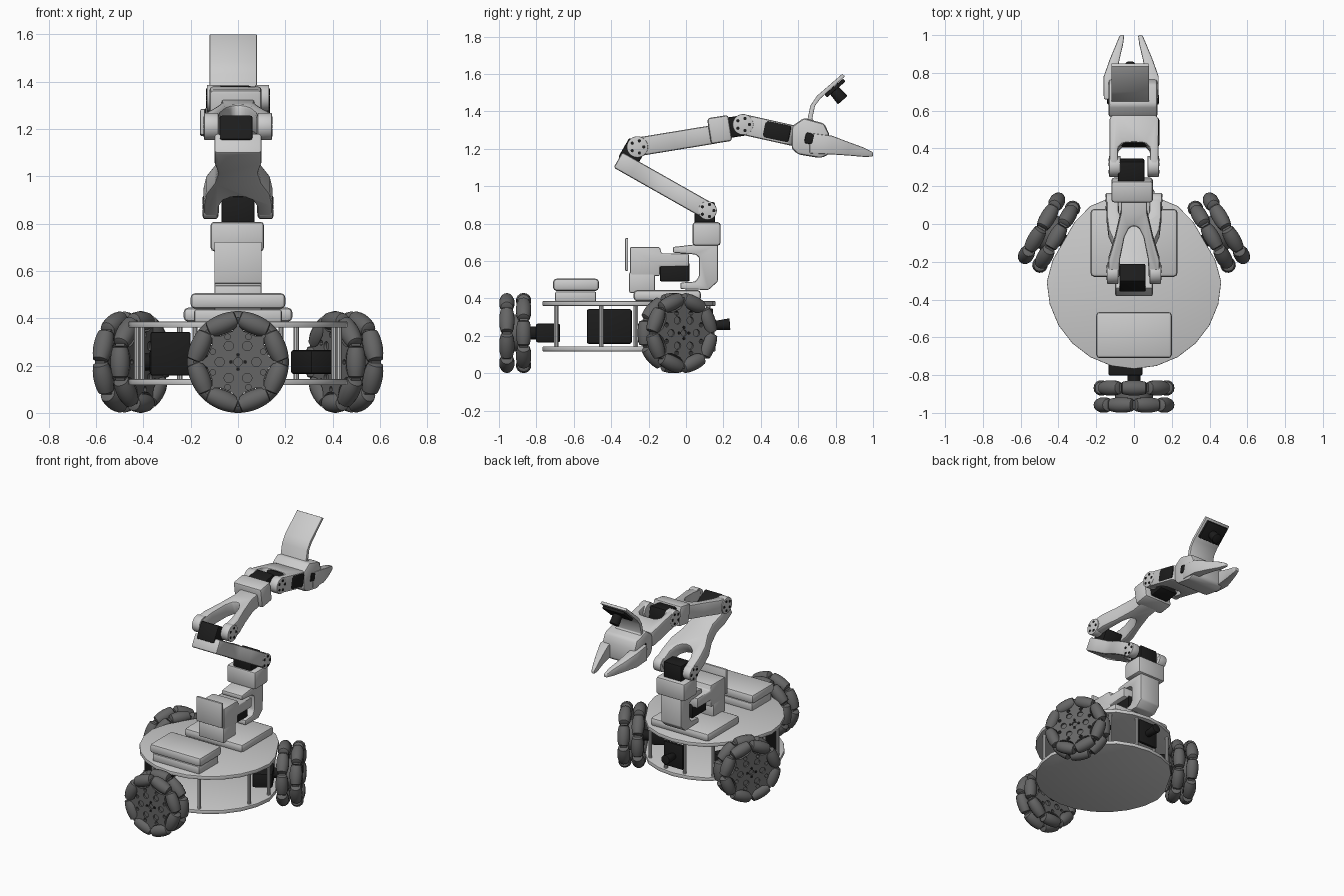
import bpy, bmesh
from math import sin, cos, pi, radians, sqrt
from mathutils import Matrix, Vector

if "Cube" in bpy.data.objects:
    bpy.data.objects.remove(bpy.data.objects["Cube"])

def material(name, v):
    m = bpy.data.materials.new(name)
    m.diffuse_color = (v, v, v, 1)
    m.use_nodes = True
    m.node_tree.nodes["Principled BSDF"].inputs["Base Color"].default_value = m.diffuse_color
    return m

BLACK, GREY = material("black_plastic", 0.012), material("wheel_grey", 0.13)
# maps a drawn (y, z) side profile into the world, extruded along x
SIDE = Matrix(((0, 0, 1, 0), (1, 0, 0, 0), (0, 1, 0, 0), (0, 0, 0, 1)))
T = Matrix.Translation

def finish(name, bm, mat=None, bevel=0, matrix=None):
    bmesh.ops.recalc_face_normals(bm, faces=bm.faces[:])
    if bevel:
        edges = [e for e in bm.edges if e.calc_face_angle(0) > 0.5]
        bmesh.ops.bevel(bm, geom=edges, offset=bevel, segments=2, profile=0.5,
                        affect='EDGES', clamp_overlap=True)
    me = bpy.data.meshes.new(name)
    bm.to_mesh(me)
    bm.free()
    return place(name, me, mat, matrix)

def place(name, me, mat=None, matrix=None):
    ob = bpy.data.objects.new(name, me)
    bpy.context.collection.objects.link(ob)
    if mat and not me.materials:
        me.materials.append(mat)
    if matrix:
        ob.matrix_world = matrix
    return ob

def prism(name, pts, depth, matrix=None, mat=None, bevel=0.008):
    bm = bmesh.new()
    f = bm.faces.new([bm.verts.new((x, y, -depth / 2)) for x, y in pts])
    ex = bmesh.ops.extrude_face_region(bm, geom=[f])['geom']
    bmesh.ops.translate(bm, vec=(0, 0, depth), verts=[v for v in ex if isinstance(v, bmesh.types.BMVert)])
    return finish(name, bm, mat, bevel, matrix)

def box(name, center, size, tilt=0, mat=None, bevel=0.01, turn=0):
    bm = bmesh.new()
    bmesh.ops.create_cube(bm, size=1, matrix=Matrix.Diagonal((*size, 1)))
    m = T(center) @ Matrix.Rotation(turn, 4, 'Z') @ Matrix.Rotation(radians(tilt), 4, 'X')
    return finish(name, bm, mat, bevel, m)

def cyl(name, a, b, r, mat=None, r2=None, bevel=0, seg=24):
    a, b = Vector(a), Vector(b)
    bm = bmesh.new()
    bmesh.ops.create_cone(bm, cap_ends=True, segments=seg, radius1=r, radius2=r if r2 is None else r2, depth=(b - a).length)
    m = T((a + b) / 2) @ (b - a).to_track_quat('Z', 'Y').to_matrix().to_4x4()
    return finish(name, bm, mat, bevel, m)

def loft(bm, rings):
    vs = [[bm.verts.new(p) for p in ring] for ring in rings]
    n = len(vs[0])
    for r, s in zip(vs, vs[1:]):
        for i in range(n):
            bm.faces.new((r[i], r[(i + 1) % n], s[(i + 1) % n], s[i]))
    bm.faces.new(vs[0][::-1])
    bm.faces.new(vs[-1])

def circle(r, n, cx=0, cy=0):
    return [(cx + r * cos(2 * pi * i / n), cy + r * sin(2 * pi * i / n)) for i in range(n)]

def holed_plate(loops, depth):
    cu = bpy.data.curves.new("plate", 'CURVE')
    cu.dimensions, cu.fill_mode, cu.extrude = '2D', 'BOTH', depth / 2
    for loop in loops:
        sp = cu.splines.new('POLY')
        sp.points.add(len(loop) - 1)
        sp.use_cyclic_u = True
        for p, (x, y) in zip(sp.points, loop):
            p.co = (x, y, 0, 1)
    ob = bpy.data.objects.new("plate", cu)
    bpy.context.collection.objects.link(ob)
    me = bpy.data.meshes.new_from_object(ob.evaluated_get(bpy.context.evaluated_depsgraph_get()))
    bpy.data.objects.remove(ob)
    return me

def mirrored(half):
    return half + [(-x, y) for x, y in reversed(half) if x > 0]

# omni wheel: two rows of barrel rollers, axis along local z
R, RC, N, ROW = 0.215, 0.173, 8, 0.045
bm = bmesh.new()
for row in (-1, 1):
    for k in range(N):
        turn = Matrix.Rotation(2 * pi * (k + 0.25 * row + 0.25) / N + pi / 2, 4, 'Z')
        rings = []
        for s in (-0.066, -0.062, -0.04, -0.015, 0.015, 0.04, 0.062, 0.066):
            r = (sqrt(R * R - s * s) - RC) * (0.72 if abs(s) > 0.065 else 1)
            rings.append([turn @ Vector((RC + r * cos(a), s, row * ROW + r * sin(a)))
                          for a in (2 * pi * i / 14 for i in range(14))])
        loft(bm, rings)
rollers = finish("wheel_rollers_front", bm, GREY)

# hub plates with tabs between the rollers and lightening holes
hubs = {}
for row in (-1, 1):
    off = 2 * pi * (0.25 * row + 0.25) / N + pi / 2
    star = []
    for k in range(N):
        for da, r in ((-20, 0.15), (-12, 0.132), (12, 0.132), (20, 0.15), (21, 0.19), (24, 0.19)):
            a = off + 2 * pi * k / N + radians(da)
            star.append((r * cos(a), r * sin(a)))
    holes = [circle(0.012, 10, 0.115 * cos(off + k * pi / 4), 0.115 * sin(off + k * pi / 4)) for k in range(8)]
    holes += [circle(0.02, 12, 0.078 * cos(k * pi / 3), 0.078 * sin(k * pi / 3)) for k in range(6)]
    hubs[row] = holed_plate([star, circle(0.018, 12)] + holes, 0.045)

C = Vector((0, -0.305, 0))
for name, deg, d in (("front", -90, 0.608), ("left", 150, 0.52), ("right", 30, 0.52)):
    ang = radians(deg)
    u, t = Vector((cos(ang), sin(ang), 0)), Vector((-sin(ang), cos(ang), 0))
    pos = C + u * d + Vector((0, 0, R))
    # upright frame: local x horizontal, local y up, local z along the axle
    m = T(pos) @ Matrix((t, (0, 0, 1), u)).transposed().to_4x4()
    if name == "front":
        rollers.matrix_world = m
    else:
        place("wheel_rollers_" + name, rollers.data, GREY, m)
    for row in (-1, 1):
        place("wheel_hub_%s_%s" % (name, "inner" if row < 0 else "outer"), hubs[row], GREY, m @ T((0, 0, row * ROW)))
    cyl("wheel_core_" + name, pos - u * 0.055, pos + u * 0.055, 0.1, GREY)
    for k in range(4):
        p = pos + t * 0.03 * cos(k * pi / 2) + Vector((0, 0, 0.03 * sin(k * pi / 2)))
        cyl("wheel_bolt_" + name, p + u * 0.05, p + u * 0.073, 0.008, BLACK, seg=8)
    # drive motor
    cyl("axle_" + name, pos - u * 0.13, pos, 0.035, BLACK)
    box("drive_motor_" + name, pos - u * 0.175 - t * 0.045, (0.13, 0.18, 0.1), mat=BLACK, turn=ang)

# chassis plates, flattened beside the rear wheels
outline = []
for i in range(24):
    a = 2 * pi * i / 24
    near = max(cos(a - pi / 6), cos(a - 5 * pi / 6), 0.5)
    r = min(0.462, 0.43 / near)
    outline.append((r * cos(a), r * sin(a)))
for name, z in (("lower_plate", 0.13), ("upper_plate", 0.373)):
    prism(name, outline, 0.026, T(C + Vector((0, 0, z))), bevel=0.004)
for deg in (-115, -65, -20, 5, 55, 80, 100, 125, 175, 200):
    x, y = 0.43 * cos(radians(deg)), C.y + 0.43 * sin(radians(deg))
    cyl("standoff", (x, y, 0.13), (x, y, 0.37), 0.012, seg=10)
box("battery", (-0.285, -0.41, 0.25), (0.17, 0.24, 0.185), mat=BLACK)

# rear camera
box("rear_camera_board", (0, 0.135, 0.26), (0.15, 0.02, 0.17), mat=BLACK, bevel=0.004)
cyl("rear_camera_lens", (0, 0.14, 0.255), (0, 0.235, 0.262), 0.022, BLACK, 0.032, bevel=0.005)

# computer case on the deck
box("case_bottom", (0, -0.59, 0.41), (0.37, 0.22, 0.055))
box("case_lid", (0, -0.588, 0.473), (0.4, 0.245, 0.065), bevel=0.018)

# arm base
box("arm_base", (0, -0.1, 0.415), (0.46, 0.36, 0.06), bevel=0.02)
box("base_column", (0, -0.235, 0.485), (0.2, 0.14, 0.11))
prism("turntable_housing", [(-0.3, 0.52), (-0.3, 0.675), (-0.14, 0.675), (-0.13, 0.64), (0.015, 0.64),
                            (0.015, 0.57), (-0.14, 0.57), (-0.14, 0.52)], 0.2, SIDE)
box("control_panel", (0, -0.317, 0.635), (0.2, 0.016, 0.175), bevel=0.004)
box("turntable_motor", (0, -0.06, 0.54), (0.13, 0.16, 0.1), mat=BLACK)
prism("turntable_bracket", [(-0.03, 0.45), (0.12, 0.445), (0.17, 0.49), (0.17, 0.69), (0.06, 0.69), (-0.07, 0.675),
                            (-0.07, 0.645), (0.05, 0.635), (0.07, 0.62), (0.07, 0.52), (0.05, 0.49), (-0.03, 0.485)],
      0.16, SIDE)
box("shoulder_block", (-0.003, 0.11, 0.745), (0.225, 0.15, 0.125), bevel=0.015)
box("shoulder_motor", (0, 0.1, 0.855), (0.14, 0.11, 0.12), mat=BLACK)

def joint(name, y, z, half, r=0.054):
    for s in (-1, 1):
        cyl(name + "_hub", (s * (half - 0.06), y, z), (s * half, y, z), r, bevel=0.004)
        for k in range(5):
            a = 2 * pi * k / 5
            p = Vector((s * half, y + 0.034 * cos(a), z + 0.034 * sin(a)))
            cyl(name + "_bolt", p - Vector((s * 0.01, 0, 0)), p + Vector((s * 0.003, 0, 0)), 0.009, BLACK, seg=8)

def link(name, y, z, tilt, half, depth):
    return prism(name, mirrored(half), depth, T((0, y, z)) @ Matrix.Rotation(radians(tilt), 4, 'X'), bevel=0.012)

# forked arm links: open at the driven joint, solid at the next motor
link("lower_arm", 0.115, 0.87, 150.5,
     [(0.1, 0.55), (0.1, 0.45), (0.085, 0.37), (0.1, 0.28), (0.135, 0.19), (0.145, 0.1), (0.145, -0.025),
      (0.082, -0.025), (0.08, 0.08), (0.062, 0.135), (0.03, 0.16), (0, 0.166)], 0.095)
joint("shoulder", 0.115, 0.87, 0.147, 0.05)
box("elbow_motor", (-0.008, -0.285, 1.18), (0.14, 0.11, 0.12), -30, BLACK)
link("upper_arm", -0.26, 1.21, 9.3,
     [(0.07, 0.42), (0.07, 0.33), (0.1, 0.2), (0.135, 0.08), (0.14, -0.02), (0.078, -0.02), (0.074, 0.08),
      (0.05, 0.2), (0.025, 0.25), (0, 0.26)], 0.1)
joint("elbow", -0.26, 1.21, 0.143, 0.057)
box("wrist_block", (-0.01, 0.18, 1.303), (0.22, 0.115, 0.14), 9, bevel=0.015)
box("wrist_motor", (-0.015, 0.275, 1.32), (0.14, 0.13, 0.11), 9, BLACK)
link("wrist_fork", 0.305, 1.33, -12.5,
     [(0.1, 0.29), (0.13, 0.25), (0.13, -0.02), (0.085, -0.02), (0.085, 0.09), (0.06, 0.115), (0, 0.12)], 0.11)
joint("wrist", 0.305, 1.33, 0.132, 0.056)
box("roll_motor", (0.01, 0.485, 1.292), (0.25, 0.15, 0.1), -12, BLACK, bevel=0.018)

# gripper
prism("gripper_body", [(0.565, 1.2), (0.565, 1.32), (0.63, 1.365), (0.74, 1.335), (0.765, 1.28), (0.765, 1.17),
                       (0.72, 1.15), (0.6, 1.17)], 0.26, T((-0.005, 0, 0)) @ SIDE, bevel=0.016)
box("gripper_motor", (-0.005, 0.66, 1.255), (0.275, 0.05, 0.06), -12, BLACK)
for name, s in (("right", 1), ("left", -1)):
    bm = bmesh.new()
    rings = []
    for x, y, z, hx, hz in ((0.115, 0.66, 1.23, 0.03, 0.055), (0.112, 0.78, 1.22, 0.034, 0.05),
                            (0.088, 0.87, 1.2, 0.026, 0.036), (0.062, 0.95, 1.182, 0.019, 0.025),
                            (0.048, 1.0, 1.17, 0.012, 0.012)):
        x = s * x - 0.015
        rings.append([(x - hx, y, z - hz), (x + hx, y, z - hz), (x + hx, y, z + hz), (x - hx, y, z + hz)])
    loft(bm, rings)
    finish("finger_" + name, bm, bevel=0.007)

# gripper camera on a bent sheet mount
prism("camera_mount", [(0.6, 1.345), (0.65, 1.36), (0.665, 1.43), (0.7, 1.483), (0.835, 1.6), (0.85, 1.588),
                       (0.72, 1.47), (0.69, 1.43), (0.675, 1.36), (0.7, 1.33)], 0.2, T((-0.02, 0, 0)) @ SIDE, bevel=0.003)
box("camera_board", (-0.02, 0.797, 1.525), (0.17, 0.13, 0.02), 41, BLACK, bevel=0.004)
cyl("camera_lens", (-0.02, 0.79, 1.515), (-0.02, 0.838, 1.46), 0.03, BLACK, 0.034, bevel=0.005)

# smooth shading with sharp edges kept
bpy.ops.object.select_all(action='SELECT')
bpy.context.view_layer.objects.active = rollers
bpy.ops.object.shade_smooth_by_angle(angle=radians(35))
